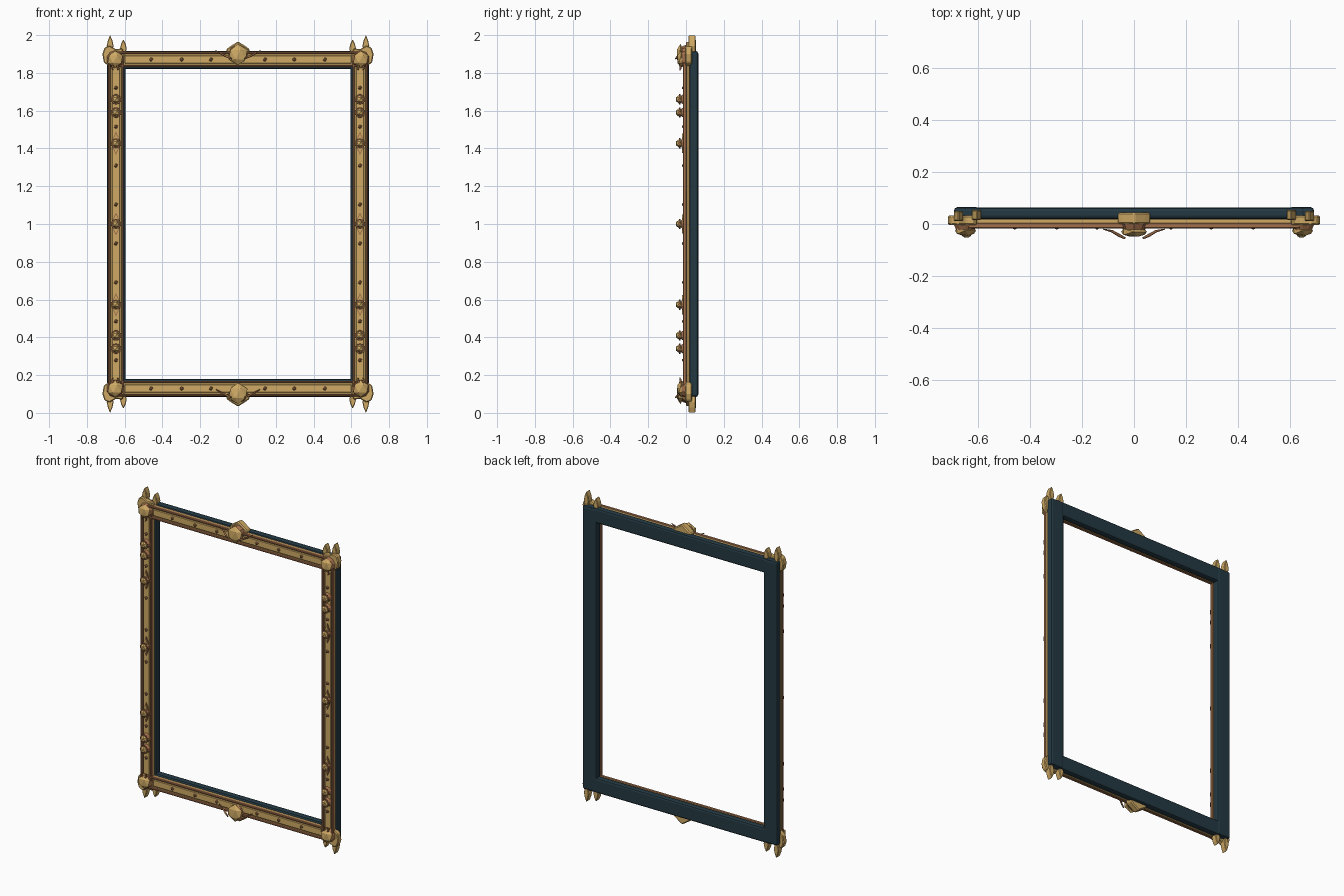
import bpy, bmesh, math
from mathutils import Matrix, Vector

if "Cube" in bpy.data.objects:
    bpy.data.objects.remove(bpy.data.objects["Cube"])

def material(name, col):
    m = bpy.data.materials.new(name)
    m.diffuse_color = (*col, 1)
    m.use_nodes = True
    m.node_tree.nodes["Principled BSDF"].inputs["Base Color"].default_value = m.diffuse_color
    return m

GOLD = material("gold", (0.62, 0.40, 0.13))
COPPER = material("copper", (0.36, 0.16, 0.07))
DARK = material("dark_teal", (0.017, 0.040, 0.055))

def finish(bm, name, mat, bevel=0, segments=1):
    bmesh.ops.recalc_face_normals(bm, faces=bm.faces)
    me = bpy.data.meshes.new(name)
    bm.to_mesh(me)
    bm.free()
    me.materials.append(mat)
    ob = bpy.data.objects.new(name, me)
    bpy.context.collection.objects.link(ob)
    if bevel:
        mod = ob.modifiers.new("bevel", 'BEVEL')
        mod.width, mod.segments = bevel, segments
    return ob

def box(name, x0, x1, y0, y1, z0, z1, mat, bevel=0, segments=1):
    bm = bmesh.new()
    M = Matrix.Translation(((x0+x1)/2, (y0+y1)/2, (z0+z1)/2)) @ Matrix.Diagonal(
        (abs(x1-x0), y1-y0, abs(z1-z0), 1))
    bmesh.ops.create_cube(bm, size=1, matrix=M)
    return finish(bm, name, mat, bevel, segments)

def plate(name, pts, y0, y1, mat, bevel=0):
    """Extrude an x/z outline through depth y0..y1."""
    bm = bmesh.new()
    f = bm.faces.new([bm.verts.new((x, y0, z)) for x, z in pts])
    ext = bmesh.ops.extrude_face_region(bm, geom=[f])
    for v in ext["geom"]:
        if isinstance(v, bmesh.types.BMVert):
            v.co.y = y1
    return finish(bm, name, mat, bevel)

def gem(name, c, r, depth, mat, sub=1):
    bm = bmesh.new()
    bmesh.ops.create_icosphere(bm, subdivisions=sub, radius=1,
        matrix=Matrix.Translation(c) @ Matrix.Diagonal((r, depth, r, 1)))
    return finish(bm, name, mat)

def stud(name, c, r, depth, mat, seg=8):
    """Disc that tapers towards the front."""
    bm = bmesh.new()
    M = Matrix.Translation((c[0], c[1]-depth/2, c[2])) @ Matrix.Rotation(math.pi/2, 4, 'X')
    bmesh.ops.create_cone(bm, cap_ends=True, segments=seg, radius1=r, radius2=r*0.75,
                          depth=depth, matrix=M)
    return finish(bm, name, mat)

def wire(name, pts, radii, mat):
    """Tapered curved claw."""
    cu = bpy.data.curves.new(name, 'CURVE')
    cu.dimensions = '3D'
    cu.bevel_depth, cu.bevel_resolution, cu.use_fill_caps = 1, 1, True
    s = cu.splines.new('POLY')
    s.points.add(len(pts)-1)
    for p, co, r in zip(s.points, pts, radii):
        p.co, p.radius = (*co, 1), r
    cu.materials.append(mat)
    ob = bpy.data.objects.new(name, cu)
    bpy.context.collection.objects.link(ob)

def zz(h, s):            # height mirrored about the frame's middle
    return 1 + s*h

# Straight bars: dark backing, gold face, copper trims
for s, n in ((-1, "left"), (1, "right")):
    box(f"backing_{n}", s*.596, s*.694, .018, .065, .086, 1.914, DARK, .012, 2)
    box(f"face_{n}", s*.609, s*.684, 0, .02, .10, 1.90, GOLD, .003)
    box(f"raised_band_{n}", s*.625, s*.668, -.010, .004, .17, 1.83, GOLD, .003)
    for a in (.612, .681):
        box(f"trim_{n}", s*(a-.006), s*(a+.006), -.017, .004, .14, 1.86, COPPER, .003)
for s, n in ((-1, "bottom"), (1, "top")):
    box(f"backing_{n}", -.66, .66, .02, .063, zz(.821, s), zz(.917, s), DARK, .012, 2)
    box(f"face_{n}", -.66, .66, 0, .02, zz(.834, s), zz(.909, s), GOLD, .003)
    box(f"raised_band_{n}", -.60, .60, -.010, .004, zz(.850, s), zz(.893, s), GOLD, .003)
    for a in (.837, .906):
        box(f"trim_{n}", -.64, .64, -.017, .004, zz(a-.006, s), zz(a+.006, s), COPPER, .003)

# Side decoration
for s in (-1, 1):
    x = s*.646
    for h in (-.66, -.59, -.427, 0, .427, .59, .66):
        z = 1 + h
        if abs(h) < .5:
            for k, y, m in ((1, -.016, COPPER), (.82, -.020, GOLD)):
                plate("diamond", [(x, z+.062*k), (x+.028*k, z), (x, z-.062*k), (x-.028*k, z)],
                      y, -.005, m)
        stud("stud_base", (x, -.01, z), .028, .014, COPPER, 10)
        gem("stud_gem", (x, -.034, z), .024, .022, GOLD)
        bm = bmesh.new()      # copper band round the gem
        bmesh.ops.create_cone(bm, cap_ends=True, segments=10, radius1=.027, radius2=.027, depth=.008,
            matrix=Matrix.Translation((x, -.034, z)) @ Matrix.Rotation(math.pi/2, 4, 'X'))
        finish(bm, "stud_band", COPPER)
    for i in range(8):
        gem("side_rivet", (x, -.012, 1 + (i-3.5)*.206), .011, .010, COPPER)
    for h in (-.871, .871):
        for rx in (.143, .298, .46):
            gem("rail_rivet", (s*rx, -.012, 1+h), .011, .010, COPPER)

# Corner pieces
CORNER = [(.605, .835), (.60, .895), (.612, .93), (.645, .925), (.68, .945),
          (.706, .935), (.718, .90), (.710, .855), (.682, .835), (.64, .822)]
def leaf(x, base, tip):
    L = tip - base
    return [(x-.008, base), (x-.018, base+L*.4), (x-.012, base+L*.7), (x, tip),
            (x+.012, base+L*.7), (x+.018, base+L*.4), (x+.008, base)]
for sx in (-1, 1):
    for sz in (-1, 1):
        m = lambda pts: [(sx*a, zz(b, sz)) for a, b in pts]
        plate("corner_plate", m(CORNER), -.004, .032, GOLD, .005)
        plate("outer_spike", m(leaf(.677, .905, 1.0)), .012, .05, GOLD, .003)
        plate("inner_spike", m(leaf(.607, .895, .978)), .016, .054, GOLD, .003)
        c = (sx*.65, 0, zz(.872, sz))
        stud("corner_boss_ring", c, .048, .026, COPPER, 10)
        gem("corner_boss", (c[0], -.026, c[2]), .045, .022, GOLD)
        for dx in (-.018, .018):
            wire("corner_claw", [(c[0]+dx*.6, -.03, zz(.84, sz)), (c[0]+dx, -.03, zz(.822, sz)),
                 (c[0]+dx*.5, -.032, zz(.812, sz))], (.006, .005, .001), COPPER)

# Centre crests on the rails
CREST = [(-.06, .842), (.06, .842), (.062, .925), (.045, .938), (0, .967), (-.045, .938), (-.062, .925)]
for s in (-1, 1):
    plate("crest_plate", [(x, zz(h, s)) for x, h in CREST], 0, .044, GOLD, .006)
    z = zz(.897, s)
    stud("crest_ring", (0, 0, z), .052, .03, COPPER, 8)
    gem("crest_boss", (0, -.03, z), .056, .022, GOLD)
    for sx in (-1, 1):
        wire("crest_whisker", [(sx*.035, -.055, z-.022), (sx*.055, -.045, z-.012),
             (sx*.085, -.028, z+.002), (sx*.118, -.020, z+.022)], (.004, .006, .005, .002), COPPER)
